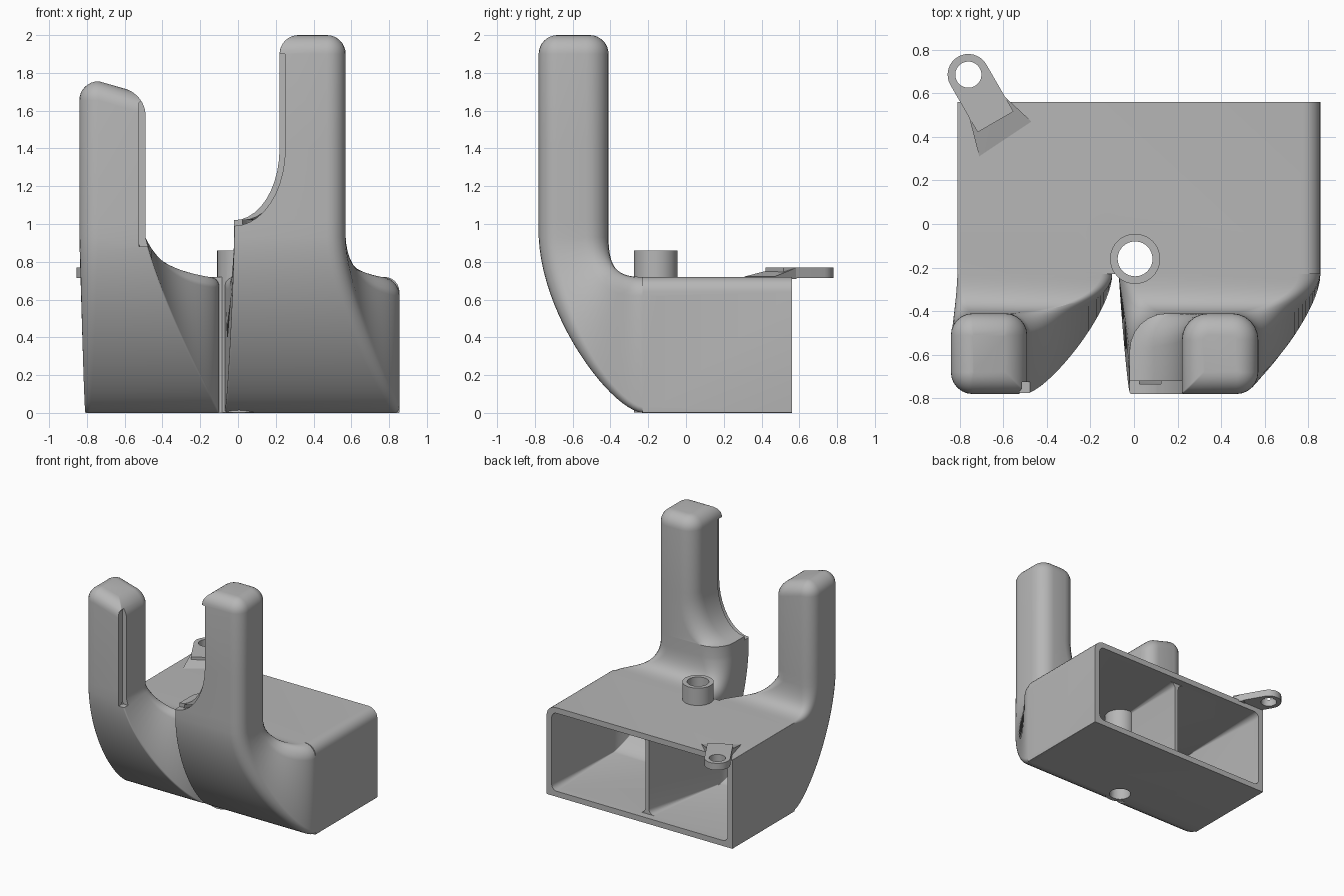
import bpy, bmesh
from math import sin, cos, pi
from mathutils import Vector

if "Cube" in bpy.data.objects:
    bpy.data.objects.remove(bpy.data.objects["Cube"], do_unlink=True)

grey = bpy.data.materials.new("plain grey")
grey.use_nodes = True
grey.diffuse_color = (0.47, 0.47, 0.47, 1)
grey.node_tree.nodes["Principled BSDF"].inputs["Base Color"].default_value = (0.47, 0.47, 0.47, 1)

FRONT, BACK = -0.78, -0.41      # depth range of the upright fingers
WALL = 0.045


def finish(name, bm):
    bmesh.ops.recalc_face_normals(bm, faces=bm.faces)
    mesh = bpy.data.meshes.new(name)
    bm.to_mesh(mesh)
    bm.free()
    mesh.materials.append(grey)
    obj = bpy.data.objects.new(name, mesh)
    bpy.context.collection.objects.link(obj)
    return obj


def loft(name, rings):
    """Skin a list of equal-length rings and cap both ends."""
    bm = bmesh.new()
    loops = [[bm.verts.new(p) for p in ring] for ring in rings]
    for a, b in zip(loops, loops[1:]):
        for i in range(len(a)):
            j = (i + 1) % len(a)
            bm.faces.new((a[i], a[j], b[j], b[i]))
    bm.faces.new(loops[0])
    bm.faces.new(loops[-1])
    return finish(name, bm)


def section(x0, x1, outer, inner, radii, inset=0.0, segs=6):
    """Rounded rectangle spanning x0..x1 and the line outer..inner in the yz plane."""
    o, n = Vector((0, *outer)), Vector((0, *inner))
    length = (n - o).length
    axis = (n - o) / length
    lo, hi = inset, length - inset
    x0, x1 = x0 + inset, x1 - inset
    corners = [(x0, lo, 1, 1), (x1, lo, -1, 1), (x1, hi, -1, -1), (x0, hi, 1, -1)]
    pts = []
    for k, (cx, cv, sx, sv) in enumerate(corners):
        r = max(radii[k] - inset, 0.005)
        for i in range(segs + 1):
            a = pi + (k + i / segs) * pi / 2
            v = cv + sv * r + r * sin(a)
            pts.append(Vector((cx + sx * r + r * cos(a), 0, 0)) + o + axis * v)
    return pts


def bezier(t, *p):
    s = 1 - t
    return s**3 * p[0] + 3 * s * s * t * p[1] + 3 * s * t * t * p[2] + t**3 * p[3]


def mix(a, b, t):
    return [p + (q - p) * t for p, q in zip(a, b)]


def prism(name, outline, lo, hi, axis="z"):
    def place(p, h):
        return (p[0], p[1], h) if axis == "z" else (p[0], h, p[1])
    return loft(name, [[place(p, h) for p in outline] for h in (lo, hi)])


def circle(cx, cy, r, n=40):
    return [(cx + r * cos(2 * pi * i / n), cy + r * sin(2 * pi * i / n)) for i in range(n)]


def combine(target, tool, op):
    mod = target.modifiers.new(tool.name, "BOOLEAN")
    mod.operation, mod.object, mod.solver = op, tool, "EXACT"
    bpy.context.view_layer.objects.active = target
    bpy.ops.object.modifier_apply(modifier=mod.name)
    bpy.data.objects.remove(tool, do_unlink=True)


def channel(name, left, right, r_start, r_end, upper, top, rear=None, tilt=0.0):
    """Duct bending from the box into an upright finger; rear turns it into its cavity."""
    inset = WALL if rear else 0.0
    rings = []
    if rear:
        rings.append(section(*rear, (0.52, 0), (0.52, 0.72), [0.09] * 4, inset))
    else:
        rings.append(section(left[0], right[0], (-0.15, 0), (-0.15, 0.72), r_start))
    steps = 22
    for i in range(steps + 1):
        t = i / steps
        outer = (bezier(t, -0.23, -0.40, -0.76, FRONT), bezier(t, 0, 0.02, 0.5, 0.93))
        inner = (bezier(t, -0.23, -0.36, -0.41, BACK), bezier(t, 0.72, 0.72, 0.76, 0.93))
        rings.append(section(bezier(t, *left), bezier(t, *right), outer, inner,
                             mix(r_start, r_end, t), inset))
    for z, x0, r in upper:
        rings.append(section(x0, right[3], (FRONT, z), (BACK, z), r, inset))
    z, x0, r = upper[-1]
    # rounded finger tip, optionally sloping to one side
    for i in range(1 if rear else 9):
        a = i / 8 * pi / 2
        z = top - 0.1 + 0.1 * sin(a)
        ring = section(x0, right[3], (FRONT, z), (BACK, z), r, inset + 0.1 * (1 - cos(a)))
        for p in ring:
            p.z -= tilt * max(0, p.x + 0.72)
        rings.append(ring)
    return loft(name, rings)


# short duct, ending in the lower finger
r1a, r1b = (0.02, 0.01, 0.05, 0.01), (0.1, 0.01, 0.1, 0.1)
short = dict(left=(-0.81, -0.815, -0.83, -0.84), right=(-0.10, -0.10, -0.38, -0.49),
             r_start=r1a, r_end=r1b, upper=[(1.0, -0.84, r1b)], top=1.755, tilt=0.32)

# tall duct, with a wide shoulder sweeping up into the finger
r2a, r2b, r2c = (0.01, 0.03, 0.1, 0.04), (0.01, 0.1, 0.12, 0.17), (0.01, 0.1, 0.12, 0.12)
sweep = [(1.02, -0.02, r2b)]
for i in range(1, 11):
    a = i / 10 * pi / 2
    sweep.append((1.4 - 0.38 * cos(a), -0.02 + 0.24 * sin(a), mix(r2b, r2c, i / 10)))
tall = dict(left=(-0.07, -0.06, -0.03, -0.02), right=(0.855, 0.855, 0.58, 0.57),
            r_start=r2a, r_end=r2b, upper=sweep, top=2.0)

# main box
box_r = (0.005, 0.005, 0.08, 0.005)
duct = loft("duct_body", [section(-0.81, 0.855, (y, 0), (y, 0.72), box_r) for y in (0.56, -0.23)])
combine(duct, channel("short_duct", **short), "UNION")
combine(duct, channel("tall_duct", **tall), "UNION")

# cavities, leaving a divider between them
combine(duct, channel("short_cavity", rear=(-0.81, 0.03), **short), "DIFFERENCE")
combine(duct, channel("tall_cavity", rear=(-0.03, 0.855), **tall), "DIFFERENCE")
combine(duct, loft("rear_opening", [section(-0.81, 0.855, (y, 0), (y, 0.72), [0.09] * 4, WALL)
                                    for y in (0.7, 0.5)]), "DIFFERENCE")

# screw boss running through the box
combine(duct, prism("boss", circle(0.005, -0.16, 0.115), 0.002, 0.86), "UNION")
combine(duct, prism("boss_bore", circle(0.005, -0.16, 0.08), -0.1, 1), "DIFFERENCE")

# outlet slots on the inner front corners of the fingers
combine(duct, prism("short_slot", [(-0.525, 0.88), (-0.4, 0.88), (-0.4, 1.67), (-0.5, 1.67),
                                   (-0.525, 1.64)], -0.9, -0.725, "y"), "DIFFERENCE")
curve = [(-0.02 + 0.27 * sin(i * pi / 20), 1.4 - 0.41 * cos(i * pi / 20)) for i in range(11)]
combine(duct, prism("tall_slot", [(-0.1, 0.99)] + curve + [(0.25, 1.9), (-0.1, 1.9)],
                    -0.9, -0.72, "y"), "DIFFERENCE")

# mounting ear: rounded plate plus a flared ramp onto the box
hub = Vector((-0.76, 0.685))
along = Vector((0.5, -0.866))
side = Vector((0.866, 0.5))
plate = [hub + 0.095 * (side * cos(i * pi / 16) - along * sin(i * pi / 16)) for i in range(17)]
tips = [hub + along * 0.25 - side * 0.095, hub + along * 0.25 + side * 0.095]
ear = prism("mounting_ear", plate + tips, 0.715, 0.77)
ramp = bmesh.new()
toe = [(-0.71, 0.31), (-0.47, 0.47)]
heel = [hub + along * 0.17 - side * 0.094, hub + along * 0.17 + side * 0.094]
points = [(*p, 0.71) for p in toe + heel] + [(*p, 0.722) for p in toe] + [(*p, 0.769) for p in heel]
bmesh.ops.convex_hull(ramp, input=[ramp.verts.new(p) for p in points])
combine(ear, prism("ear_hole", circle(hub.x, hub.y, 0.06), 0.6, 0.9), "DIFFERENCE")

parts = [duct, ear, finish("ear_ramp", ramp)]
for obj in bpy.context.selected_objects:
    obj.select_set(False)
for obj in parts:
    obj.select_set(True)
bpy.context.view_layer.objects.active = duct
bpy.ops.object.shade_smooth_by_angle(angle=0.6)
